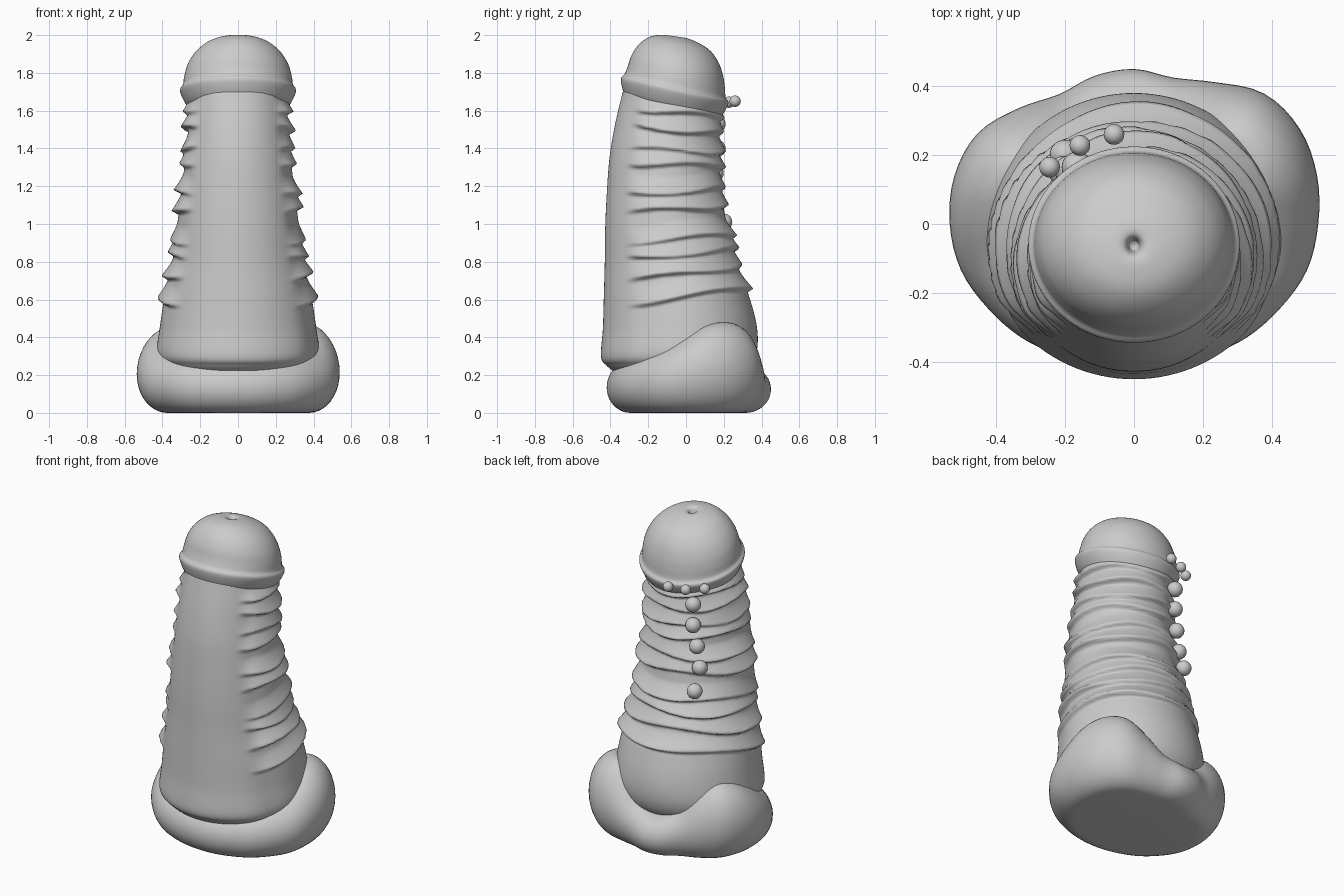
import bpy, math
from math import sin, cos, pi, radians

if "Cube" in bpy.data.objects:
    bpy.data.objects.remove(bpy.data.objects["Cube"])


def cr(a, b, c, d, t):
    return b + 0.5 * t * (c - a + t * (2*a - 5*b + 4*c - d + t * (3*(b - c) + d - a)))


def spline(keys, n):
    """Smooth rows through key tuples, n steps per span."""
    rows = []
    for i in range(len(keys) - 1):
        k = [keys[max(0, min(len(keys) - 1, i + j))] for j in (-1, 0, 1, 2)]
        rows += [tuple(cr(*v, s / n) for v in zip(*k)) for s in range(n)]
    return rows + [keys[-1]]


def cyclic(vals, ang):
    f = ang / (2 * pi) * len(vals)
    i = int(f)
    return cr(*(vals[(i + j) % len(vals)] for j in (-1, 0, 1, 2)), f - i)


def skin(name, rings):
    """Closed skin over a stack of rings."""
    n = len(rings[0])
    verts = [p for r in rings for p in r]
    faces = [(i*n + j, i*n + (j+1) % n, (i+1)*n + (j+1) % n, (i+1)*n + j)
             for i in range(len(rings) - 1) for j in range(n)]
    faces += [tuple(reversed(range(n))), tuple(range(len(verts) - n, len(verts)))]
    me = bpy.data.meshes.new(name)
    me.from_pydata(verts, [], faces)
    me.shade_smooth()
    ob = bpy.data.objects.new(name, me)
    bpy.context.collection.objects.link(ob)
    return ob


def ring(row, n, bump=None):
    """Tilted oval from front (y, z), back (y, z) and half width."""
    yf, zf, yb, zb, hw = row
    pts = []
    for j in range(n):
        a = 2 * pi * j / n
        s = (1 + sin(a)) / 2
        z = zf + (zb - zf) * s
        d = bump(a, z) if bump else 0
        pts.append(((hw + d) * cos(a), (yf + yb) / 2 + ((yb - yf) / 2 + d) * sin(a), z))
    return pts


# Folds: (height at the front edge, height at the back)
FOLDS = [(.56, .67), (.69, .78), (.81, .87), (.89, .95), (1.06, 1.10), (1.15, 1.19),
         (1.33, 1.31), (1.41, 1.38), (1.53, 1.48), (1.62, 1.57)]


def fold(a, z):
    s = (1 + sin(a)) / 2
    mask = max(0, min(1, (s - 0.14) / 0.16))
    mask = mask * mask * (3 - 2 * mask)
    h = 0
    for k, (f, b) in enumerate(FOLDS):
        d = z - (f + (b - f) * s + 0.012 * sin(3 * a + 2.1 * k))
        amp = 0.036 + 0.008 * sin(2 * a + 1.7 * k)
        if -0.02 < d <= 0:
            h = max(h, amp * (1 + d / 0.02))
        elif 0 < d < 0.09:
            h = max(h, amp * (1 - d / 0.09) ** 1.3)
    return mask * (h - 0.012)


# Shaft
shaft_keys = [(-.37, .21, .30, .21, .36), (-.42, .25, .36, .26, .41), (-.45, .30, .39, .35, .44),
              (-.44, .45, .385, .47, .425), (-.435, .62, .345, .62, .40), (-.43, .80, .28, .80, .36),
              (-.428, .97, .235, .97, .337), (-.42, 1.15, .20, .1 + 1.05, .315),
              (-.405, 1.35, .185, 1.32, .292), (-.375, 1.53, .185, 1.48, .275),
              (-.335, 1.70, .185, 1.62, .262)]
skin("shaft", [ring(r, 112, fold) for r in spline(shaft_keys, 18)])

# Domed tip with tilted rim and small dimple
tip_keys = [(-.30, 1.66, .16, 1.54, .24), (-.328, 1.69, .195, 1.58, .275), (-.345, 1.765, .225, 1.64, .307),
            (-.325, 1.795, .21, 1.67, .292), (-.31, 1.83, .205, 1.73, .285), (-.29, 1.89, .195, 1.79, .268),
            (-.255, 1.945, .17, 1.86, .23), (-.205, 1.985, .12, 1.925, .17), (-.15, 2.0, .03, 1.975, .095),
            (-.095, 1.995, -.03, 1.985, .03), (-.075, 1.94, -.05, 1.94, .012)]
skin("tip", [ring(r, 72) for r in spline(tip_keys, 5)])

# Lobed base: outline radius and height every 15 degrees from +x
RAD = [.535, .55, .555, .535, .475, .44, .45, .445, .435, .475, .525, .54,
       .535, .52, .49, .465, .44, .425, .42, .425, .44, .465, .49, .52]
TOP = [.40, .46, .48, .46, .38, .29, .25, .26, .31, .40, .46, .45,
       .40, .34, .31, .29, .28, .27, .27, .27, .28, .29, .31, .34]
rings = []
N = 96
for i in range(-1, 22):
    pts = []
    for j in range(N):
        a = 2 * pi * j / N
        R, H = cyclic(RAD, a), cyclic(TOP, a)
        phi = -pi/2 + pi * max(0, min(20, i)) / 20
        r = R * (0.70 + 0.30 * cos(phi))
        z = H / 2 * (1 + sin(phi))
        if i in (-1, 21):
            r = 0.1
            z = 0 if i < 0 else 0.26
        pts.append((r * cos(a), r * sin(a), z))
    rings.append(pts)
skin("base", rings)


# Beads: short row under the rim and a column below it
def bead(name, loc, r):
    bpy.ops.mesh.primitive_uv_sphere_add(segments=24, ring_count=14, radius=r, location=loc)
    bpy.context.object.name = name
    bpy.ops.object.shade_smooth()


for i, p in enumerate([(-.245, .165, 1.65), (-.157, .228, 1.645), (-.058, .26, 1.65)]):
    bead(f"rim_bead_{i + 1}", p, 0.03)
for i, (t, off, z) in enumerate([(.165, 0, 1.53), (.165, 0, 1.40), (.17, .015, 1.27),
                                 (.178, .025, 1.14), (.20, 0, 1.01)]):
    bead(f"column_bead_{i + 1}", (-t - off, t - off, z), 0.045)
